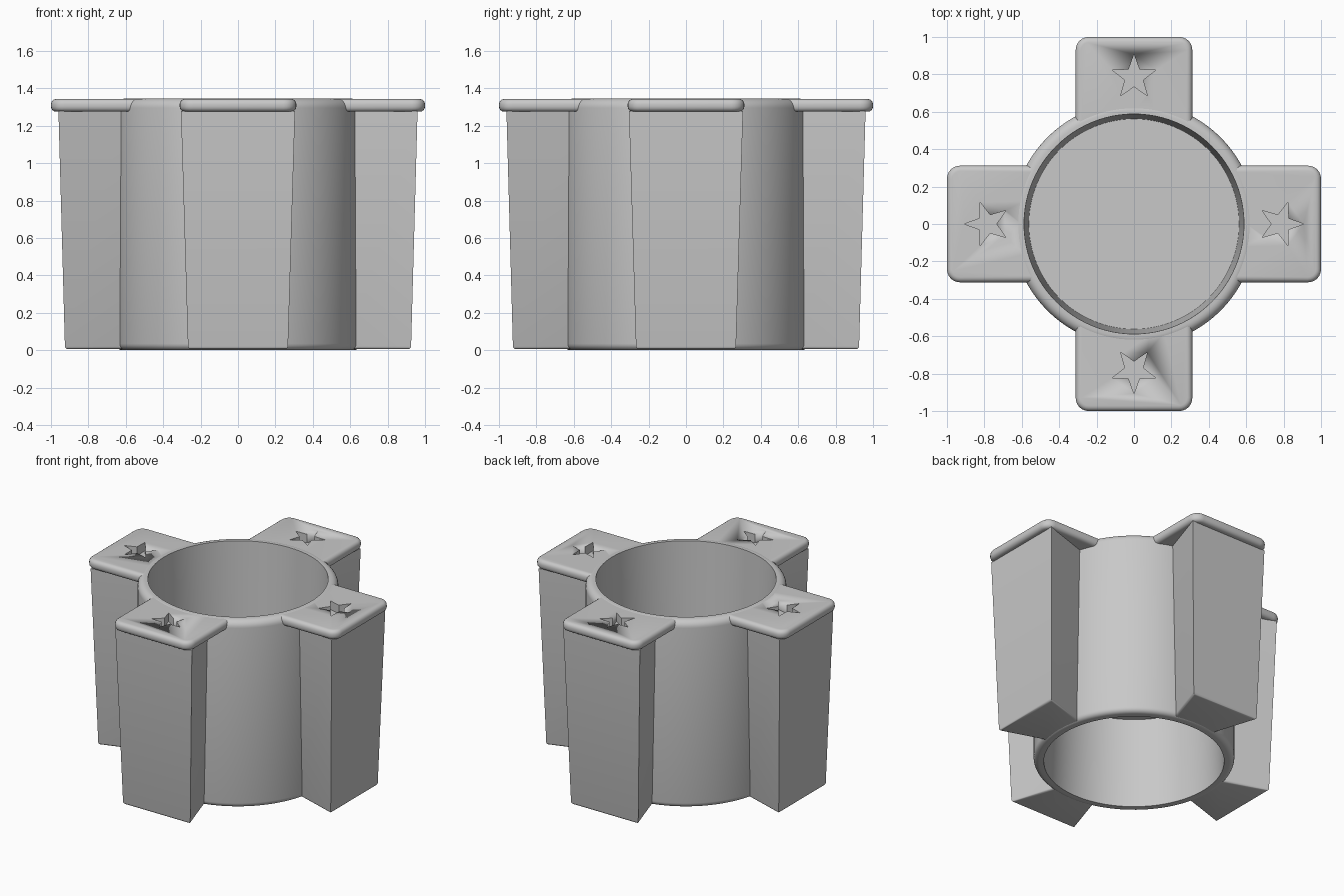
import bpy, bmesh, math
from mathutils import Matrix

if "Cube" in bpy.data.objects:
    bpy.data.objects.remove(bpy.data.objects["Cube"])

grey = bpy.data.materials.new("plain grey")
grey.use_nodes = True
colour = (0.58, 0.58, 0.58, 1)
grey.diffuse_color = colour
grey.node_tree.nodes["Principled BSDF"].inputs["Base Color"].default_value = colour

HEIGHT, RADIUS = 1.345, 0.655
PLATE_LOW, PLATE_TOP = 1.275, 1.343


def finish(name, bm, angle=35):
    bmesh.ops.recalc_face_normals(bm, faces=bm.faces[:])
    mesh = bpy.data.meshes.new(name)
    bm.to_mesh(mesh)
    bm.free()
    mesh.materials.append(grey)
    ob = bpy.data.objects.new(name, mesh)
    bpy.context.collection.objects.link(ob)
    bpy.ops.object.select_all(action="DESELECT")
    ob.select_set(True)
    bpy.context.view_layer.objects.active = ob
    bpy.ops.object.shade_smooth_by_angle(angle=math.radians(angle))
    return ob


def loft(low, high):
    """Closed prism between two matching outlines of (x, y, z) points."""
    bm = bmesh.new()
    a = [bm.verts.new(p) for p in low]
    b = [bm.verts.new(p) for p in high]
    bm.faces.new(a)
    bm.faces.new(b)
    for i in range(len(a)):
        j = (i + 1) % len(a)
        bm.faces.new((a[i], a[j], b[j], b[i]))
    bmesh.ops.recalc_face_normals(bm, faces=bm.faces[:])
    return bm


def prism(outline, z0, z1):
    return loft([(x, y, z0) for x, y in outline], [(x, y, z1) for x, y in outline])


def arc(cx, cy, r, start, end, steps):
    angles = [math.radians(start + (end - start) * i / steps) for i in range(steps + 1)]
    return [(cx + r * math.cos(t), cy + r * math.sin(t)) for t in angles]


# Round body: two drafted cups back to back, sharing a middle wall
profile = [(0, 0.64), (0.562, 0.64), (0.588, 0)]
profile += arc(RADIUS - 0.035, 0.035, 0.035, -90, 0, 5)
profile += arc(RADIUS - 0.05, HEIGHT - 0.05, 0.05, 0, 90, 6)
profile += [(0.588, HEIGHT), (0.562, 0.70), (0, 0.70)]
bm = bmesh.new()
verts = [bm.verts.new((r, 0, z)) for r, z in profile]
edges = [bm.edges.new(pair) for pair in zip(verts, verts[1:])]
bmesh.ops.spin(bm, geom=verts + edges, cent=(0, 0, 0), axis=(0, 0, 1),
               angle=math.tau, steps=96)
bmesh.ops.remove_doubles(bm, verts=bm.verts[:], dist=0.0001)
finish("round_body", bm)


def make_leg(name, turn):
    # Wedge that narrows inward and downward
    low = [(0.61, -0.165), (0.925, -0.267), (0.925, 0.267), (0.61, 0.165)]
    high = [(0.61, -0.19), (0.96, -0.305), (0.96, 0.305), (0.61, 0.19)]
    bm = loft([(x, y, 0.005) for x, y in low], [(x, y, 1.278) for x, y in high])
    rim = [e for e in bm.edges if all(v.co.z < 0.1 for v in e.verts)
           and any(v.co.x > 0.8 for v in e.verts)]
    bmesh.ops.bevel(bm, geom=rim, offset=0.015, segments=3, profile=0.5, affect="EDGES")
    bm.transform(turn)
    finish(name, bm)


def make_plate(name, turn):
    # Rounded tab whose inner end follows the rim
    half, inner = 0.312, 0.602
    swing = math.degrees(math.asin(half / inner))
    outline = arc(0, 0, inner, swing, -swing, 16)
    outline += arc(0.93, -half + 0.07, 0.07, -90, 0, 6)
    outline += arc(0.93, half - 0.07, 0.07, 0, 90, 6)
    bm = prism(outline, PLATE_LOW, PLATE_TOP)
    rim = []
    for e in bm.edges:
        a, b = (v.co for v in e.verts)
        if abs(a.z - b.z) < 0.001 and ((a + b) / 2).xy.length > 0.61:
            rim.append(e)
    bmesh.ops.bevel(bm, geom=rim, offset=0.028, segments=4, profile=0.5, affect="EDGES")
    bm.transform(turn)
    plate = finish(name, bm)

    # Star recess pointing outward
    star = []
    for i in range(10):
        r, t = (0.05 if i % 2 else 0.122), math.pi * i / 5
        star.append((0.785 + r * math.cos(t), r * math.sin(t)))
    bm = prism(star, PLATE_LOW + 0.006, PLATE_TOP + 0.1)
    bm.transform(turn)
    cutter = finish(name + "_star_cutter", bm)
    cutter.hide_render = True
    cut = plate.modifiers.new("star recess", "BOOLEAN")
    cut.operation, cut.solver, cut.object = "DIFFERENCE", "EXACT", cutter
    bpy.context.view_layer.objects.active = plate
    bpy.ops.object.modifier_apply(modifier=cut.name)
    bpy.data.objects.remove(cutter)


for i, side in enumerate(("left", "back", "right", "front")):
    turn = Matrix.Rotation(i * math.pi / 2, 4, "Z")
    make_leg(side + "_leg", turn)
    make_plate(side + "_plate", turn)
